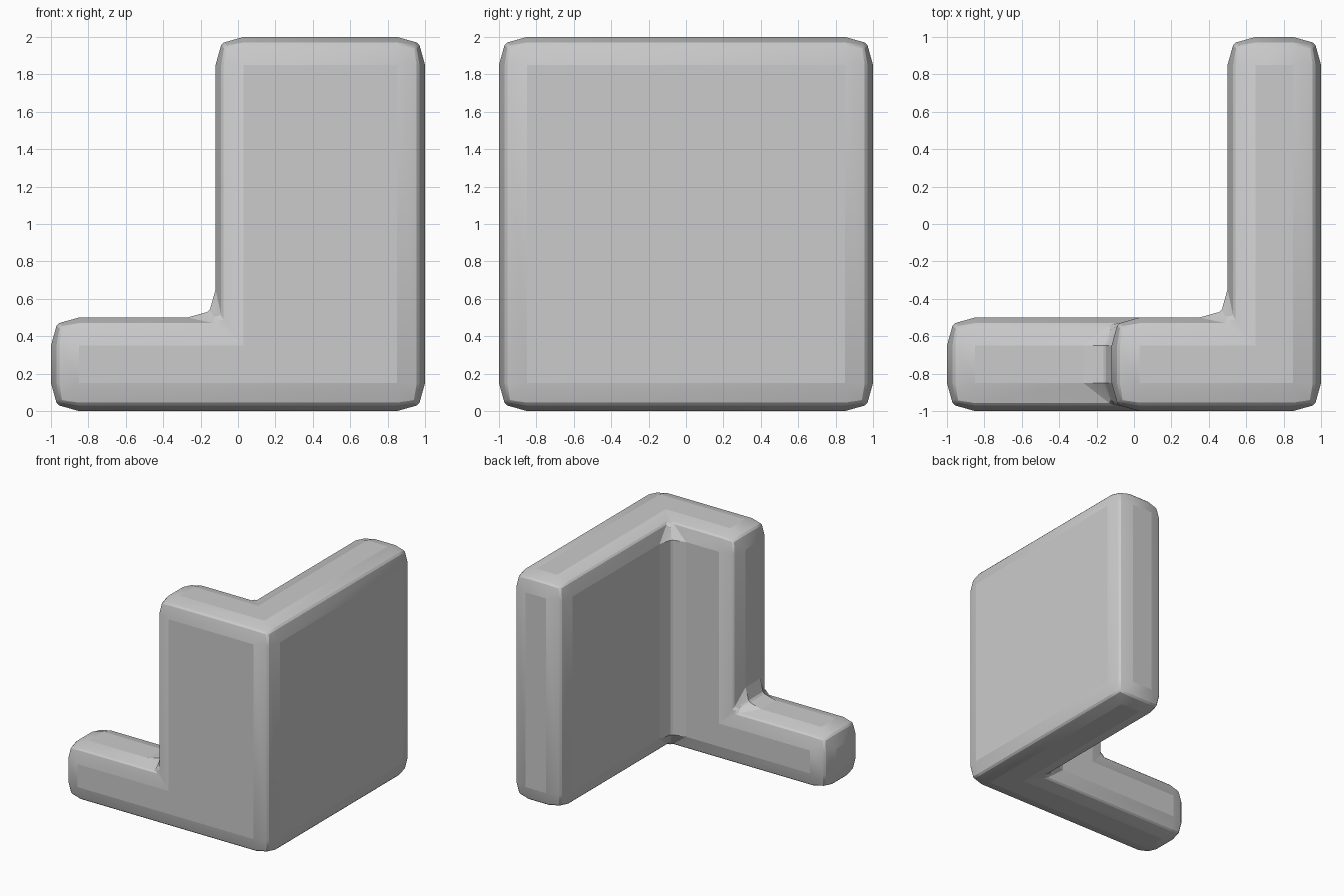
import bpy, bmesh
from math import radians

if "Cube" in bpy.data.objects:
    bpy.data.objects.remove(bpy.data.objects["Cube"])

# Wall block: tall side wall, tall front return and low front arm, laid out on a coarse cell grid
xs, ys, zs = [-1, -0.12, 0.5, 1], [-1, -0.5, 1], [0, 0.5, 2]
filled = {(0, 0, 0), (1, 0, 0), (1, 0, 1), (2, 0, 0), (2, 0, 1), (2, 1, 0), (2, 1, 1)}

bm = bmesh.new()
for cell in filled:
    for axis in range(3):
        for step in (0, 1):
            near = list(cell)
            near[axis] += 1 if step else -1
            if tuple(near) in filled:
                continue
            corners = []
            for a, b in ((0, 0), (1, 0), (1, 1), (0, 1)):
                i = list(cell)
                i[axis] += step
                i[(axis + 1) % 3] += a
                i[(axis + 2) % 3] += b
                corners.append(bm.verts.new((xs[i[0]], ys[i[1]], zs[i[2]])))
            bm.faces.new(corners if step else corners[::-1])
bmesh.ops.remove_doubles(bm, verts=bm.verts, dist=1e-4)
bmesh.ops.dissolve_limit(bm, angle_limit=radians(1), verts=bm.verts, edges=bm.edges)
mesh = bpy.data.meshes.new("corner_wall")
bm.to_mesh(mesh)
bm.free()
wall = bpy.data.objects.new("corner_wall", mesh)
bpy.context.collection.objects.link(wall)

# Broad shallow rounding on every edge, then a thin chamfer along the remaining crease
for name, width, segments, angle in (("broad", 0.15, 2, 30), ("crease", 0.012, 1, 40)):
    bev = wall.modifiers.new(name, 'BEVEL')
    bev.width, bev.segments = width, segments
    bev.limit_method, bev.angle_limit = 'ANGLE', radians(angle)
    bev.profile = 0.61

bpy.context.view_layer.objects.active = wall
wall.select_set(True)
bpy.ops.object.shade_smooth_by_angle(angle=radians(30))
for mod in list(wall.modifiers):
    bpy.ops.object.modifier_apply(modifier=mod.name)
bpy.ops.object.shade_smooth_by_angle(angle=radians(25))
